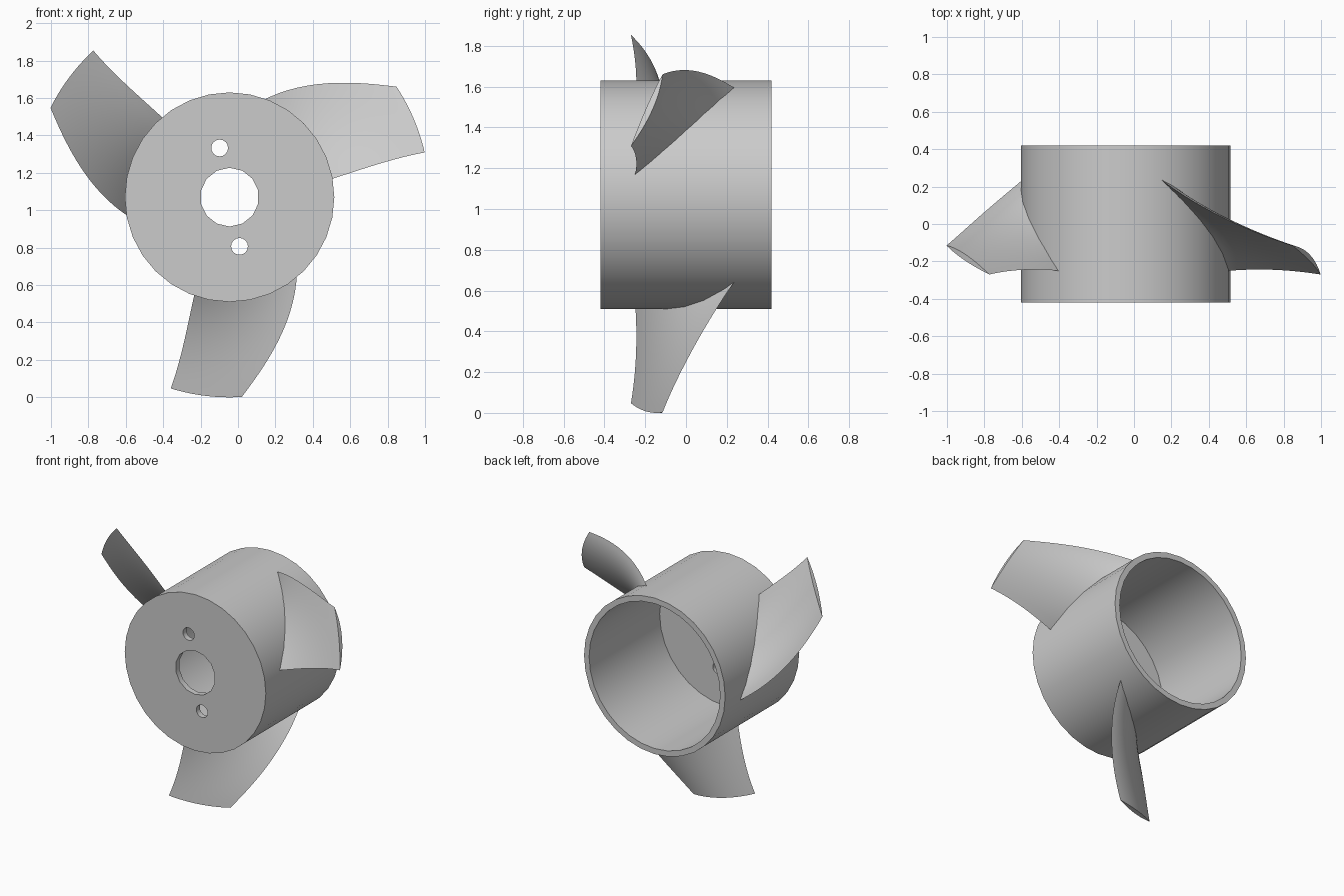
import bpy, bmesh, math

if "Cube" in bpy.data.objects:
    bpy.data.objects.remove(bpy.data.objects["Cube"], do_unlink=True)

CX, CZ = -0.045, 1.07      # hub axis
HUB_R, TIP_R = 0.56, 1.07
HALF = 0.42                # half hub depth
WALL = 0.04

grey = bpy.data.materials.new("plain grey")
grey.use_nodes = True
grey.diffuse_color = (0.6, 0.6, 0.6, 1)
grey.node_tree.nodes["Principled BSDF"].inputs["Base Color"].default_value = (0.6, 0.6, 0.6, 1)


def smooth(obj):
    bpy.ops.object.select_all(action="DESELECT")
    obj.select_set(True)
    bpy.context.view_layer.objects.active = obj
    bpy.ops.object.shade_smooth_by_angle(angle=math.radians(30))


def cylinder(name, x, z, radius, y0, y1, sides):
    bpy.ops.mesh.primitive_cylinder_add(
        vertices=sides, radius=radius, depth=y1 - y0,
        location=(x, (y0 + y1) / 2, z), rotation=(math.pi / 2, 0, 0))
    obj = bpy.context.object
    obj.name = name
    return obj


def cut(target, cutter):
    mod = target.modifiers.new("cut", "BOOLEAN")
    mod.operation = "DIFFERENCE"
    mod.solver = "EXACT"
    mod.object = cutter
    bpy.context.view_layer.objects.active = target
    bpy.ops.object.modifier_apply(modifier=mod.name)
    bpy.data.objects.remove(cutter, do_unlink=True)


# Hollow cup-shaped hub, open at the back, with a bore and two bolt holes
hub = cylinder("hub", CX, CZ, HUB_R, -HALF, HALF, 32)
hub.data.materials.append(grey)
cut(hub, cylinder("cavity", CX, CZ, HUB_R - WALL, -HALF + WALL, 0.6, 32))
cut(hub, cylinder("bore", CX, CZ, 0.157, -0.6, 0, 14))
for side in (1, -1):
    cut(hub, cylinder("bolt_hole", CX - side * 0.053, CZ + side * 0.263,
                      0.045, -0.6, 0, 16))
smooth(hub)


def blend(a, b, s, bow):
    """Value from a to b with a parabolic bow in the middle."""
    return a + (b - a) * s + 4 * bow * s * (1 - s)


def blade_point(s, t, back, turn):
    """s runs root to tip, t runs front edge to back edge."""
    r = HUB_R + (TIP_R - HUB_R) * s
    angle = blend(blend(10.2, 12.9, s, 1.0), blend(69.8, 33.5, s, -3.2), t, 0)
    bow = blend(0.055, 0.03, s, 0) if back else blend(-0.008, -0.004, s, 0)
    y = blend(blend(-0.25, -0.27, s, 0.015), blend(0.235, -0.115, s, -0.035), t, bow)
    a = math.radians(angle + turn)
    return CX + r * math.cos(a), y, CZ + r * math.sin(a)


# Three twisted blades with a lens-shaped section, rooted in the hub wall
def blade(name, turn, rows=14, cols=14):
    bm = bmesh.new()
    loops = []
    for i in range(rows + 1):
        s = -0.04 + 1.04 * i / rows
        path = [(j / cols, False) for j in range(cols + 1)]
        path += [(j / cols, True) for j in range(cols - 1, 0, -1)]
        loops.append([bm.verts.new(blade_point(s, t, b, turn)) for t, b in path])
    n = len(loops[0])
    for low, high in zip(loops, loops[1:]):
        for j in range(n):
            k = (j + 1) % n
            bm.faces.new((low[j], low[k], high[k], high[j]))
    # Close both ends with strips across the lens
    for loop in (loops[0], loops[-1]):
        for j in range(cols):
            strip = [loop[j], loop[j + 1], loop[(n - j - 1) % n], loop[(n - j) % n]]
            bm.faces.new(list(dict.fromkeys(strip)))
    bmesh.ops.recalc_face_normals(bm, faces=bm.faces)
    mesh = bpy.data.meshes.new(name)
    bm.to_mesh(mesh)
    bm.free()
    mesh.materials.append(grey)
    obj = bpy.data.objects.new(name, mesh)
    bpy.context.collection.objects.link(obj)
    smooth(obj)


for name, turn in (("left_blade", 0), ("right_blade", 120), ("lower_blade", 240)):
    blade(name, turn)
